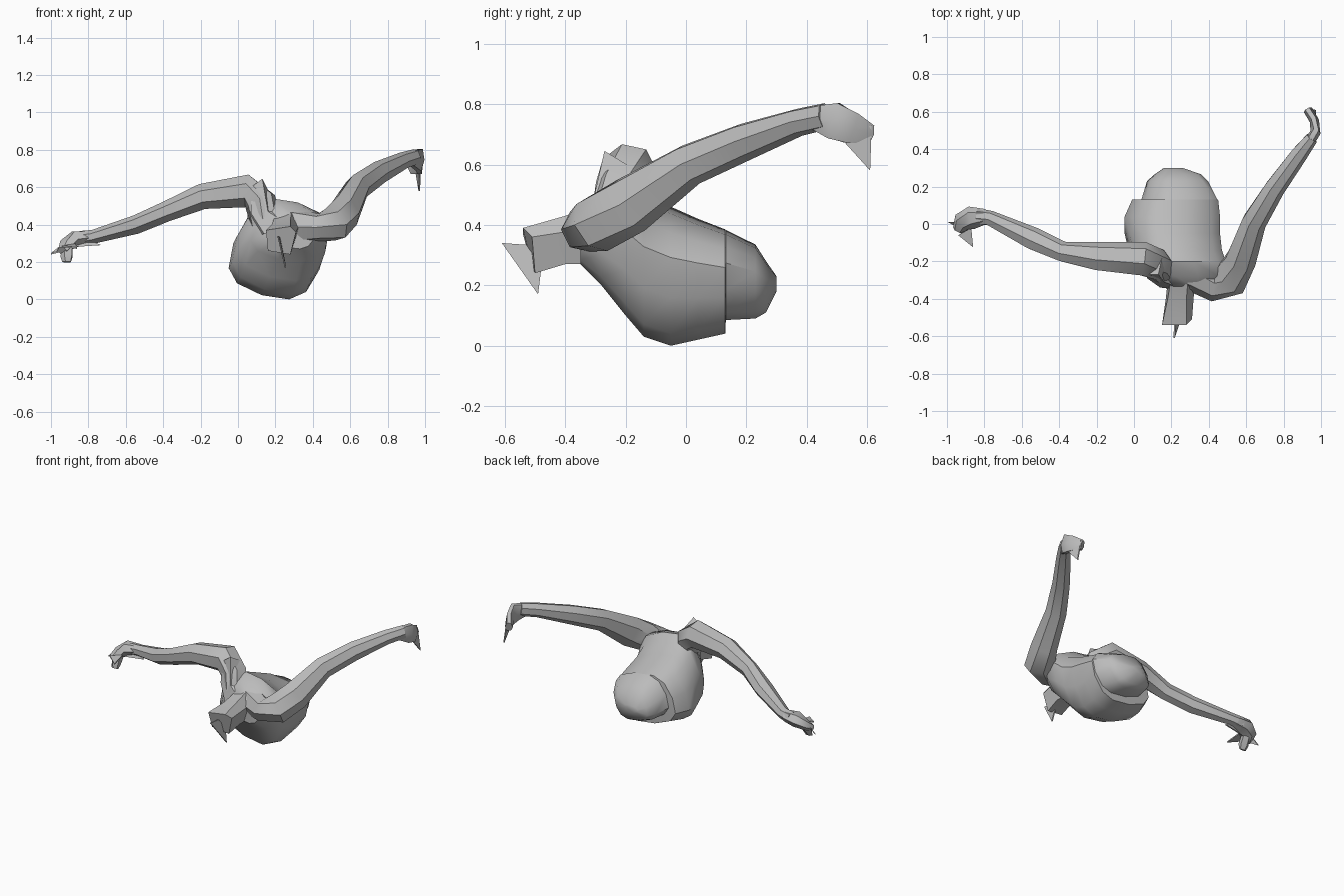
import bpy, bmesh, math
from mathutils import Vector

cube = bpy.data.objects.get("Cube")
if cube:
    bpy.data.objects.remove(cube, do_unlink=True)

grey = bpy.data.materials.new("plain grey")
grey.use_nodes = True
colour = (0.5, 0.5, 0.5, 1)
grey.diffuse_color = colour
grey.node_tree.nodes["Principled BSDF"].inputs["Base Color"].default_value = colour


def finish(name, bm, smooth=28):
    bmesh.ops.recalc_face_normals(bm, faces=bm.faces)
    mesh = bpy.data.meshes.new(name)
    bm.to_mesh(mesh)
    bm.free()
    mesh.materials.append(grey)
    obj = bpy.data.objects.new(name, mesh)
    bpy.context.collection.objects.link(obj)
    bpy.ops.object.select_all(action="DESELECT")
    obj.select_set(True)
    bpy.context.view_layer.objects.active = obj
    bpy.ops.object.shade_smooth_by_angle(angle=math.radians(smooth))


def skin(name, rings, smooth=40, closed_start=True):
    """Join rings of points into a skin."""
    bm = bmesh.new()
    loops = [[bm.verts.new(p) for p in ring] for ring in rings]
    for a, b in zip(loops, loops[1:]):
        for i in range(len(a)):
            j = (i + 1) % len(a)
            bm.faces.new((a[i], a[j], b[j], b[i]))
    if closed_start:
        bm.faces.new(loops[0])
    bm.faces.new(loops[-1])
    finish(name, bm, smooth)


def limb(name, stations, sides=7):
    """Tube along stations of (x, y, z, half width, half height), open where it is rooted."""
    points = [Vector(s[:3]) for s in stations]
    rings = []
    for i, s in enumerate(stations):
        tangent = points[min(i + 1, len(points) - 1)] - points[max(i - 1, 0)]
        side = tangent.cross(Vector((0, 0, 1))).normalized()
        up = side.cross(tangent).normalized()
        angles = [math.tau * k / sides for k in range(sides)]
        rings.append([points[i] + side * s[3] * math.cos(a) + up * s[4] * math.sin(a)
                      for a in angles])
    skin(name, rings, 45, closed_start=False)


def torso_ring(y, left, right, low, high, roll=0.33, sides=12):
    """Rolled, squarish cross-section fitted to the given extents."""
    pts = []
    for k in range(sides):
        a = math.tau * k / sides
        c, s = math.cos(a), math.sin(a)
        c, s = (math.copysign(abs(v) ** 0.72, v) for v in (c, s))
        pts.append((c * math.cos(roll) + s * math.sin(roll),
                    s * math.cos(roll) - c * math.sin(roll)))
    wide = max(p[0] for p in pts)
    tall = max(p[1] for p in pts)
    return [Vector(((left + right) / 2 + p[0] / wide * (right - left) / 2, y,
                    (low + high) / 2 + p[1] / tall * (high - low) / 2)) for p in pts]


def plate(name, corners, offset):
    """Thin pointed sheet."""
    bm = bmesh.new()
    face = bm.faces.new([bm.verts.new(c) for c in corners])
    grown = bmesh.ops.extrude_face_region(bm, geom=[face])
    verts = [v for v in grown["geom"] if isinstance(v, bmesh.types.BMVert)]
    bmesh.ops.translate(bm, verts=verts, vec=offset)
    finish(name, bm)


# Torso from chest to waist, stepping in to the narrower hips
skin("torso", [torso_ring(*r) for r in (
    (-.35, .18, .42, .27, .43), (-.28, .07, .49, .20, .51),
    (-.20, .00, .49, .10, .54), (-.14, -.03, .47, .03, .50),
    (-.05, -.05, .46, .00, .46), (.04, -.05, .46, .02, .42),
    (.13, -.01, .45, .04, .385), (.132, .04, .445, .085, .383),
    (.23, .07, .395, .09, .335), (.265, .11, .36, .11, .28),
    (.30, .16, .26, .18, .23))])

# Arms
limb("left_arm", [(.29, -.26, .39, .09, .10), (.43, -.335, .385, .08, .075),
                  (.51, -.30, .40, .10, .095), (.57, -.19, .465, .085, .10),
                  (.64, .01, .60, .068, .072), (.75, .19, .675, .057, .064),
                  (.88, .37, .74, .047, .047), (.95, .46, .76, .035, .045)])
limb("right_arm", [(.15, -.24, .40, .075, .09), (.12, -.215, .52, .085, .09),
                   (.05, -.19, .58, .095, .09), (-.19, -.175, .55, .08, .07),
                   (-.38, -.15, .47, .056, .056), (-.54, -.08, .40, .063, .052),
                   (-.77, .03, .335, .042, .038), (-.84, .04, .325, .045, .042)])

# Hands
limb("left_hand", [(.93, .43, .755, .03, .045), (.97, .49, .745, .028, .07),
                   (.965, .55, .72, .025, .06), (.93, .61, .70, .025, .035)], 6)
plate("left_thumb", [(.97, .51, .69), (.965, .61, .58), (.94, .615, .73)], (.008, 0, 0))
limb("right_hand", [(-.79, .04, .33, .04, .037), (-.87, .033, .322, .062, .048),
                    (-.92, .01, .29, .052, .034), (-.94, -.03, .26, .03, .025)], 6)
limb("right_fingers", [(-.91, .0, .28, .03, .03), (-.915, -.03, .23, .035, .025),
                       (-.915, -.04, .20, .025, .012)], 5)
plate("right_fingertip", [(-.91, .01, .31), (-1, .012, .24), (-.92, -.03, .26)], (0, 0, .008))
plate("right_thumb", [(-.87, -.02, .29), (-.86, -.125, .27), (-.94, -.06, .28)], (0, 0, .008))
plate("right_wrist_spur", [(-.85, .02, .34), (-.73, .01, .29), (-.88, -.01, .28)], (0, .008, 0))

# Neck stub flaring to its open end, with a pointed flap
skin("neck", [
    [(.20, -.28, .45), (.29, -.28, .48), (.33, -.30, .40), (.29, -.31, .27), (.18, -.31, .30)],
    [(.18, -.40, .40), (.28, -.40, .43), (.32, -.38, .38), (.29, -.40, .27), (.17, -.40, .29)],
    [(.15, -.54, .37), (.28, -.54, .39), (.31, -.51, .36), (.28, -.50, .24), (.16, -.51, .26)],
], 25, closed_start=False)
plate("neck_flap", [(.21, -.61, .34), (.25, -.49, .17), (.22, -.47, .33)], (.008, 0, 0))

# Web of skin between the right shoulder and the neck
skin("shoulder_web", [
    [(.07, -.27, .60), (.13, -.27, .645), (.15, -.18, .59), (.06, -.18, .55)],
    [(.07, -.29, .46), (.16, -.31, .47), (.21, -.22, .49), (.05, -.20, .44)],
    [(.14, -.34, .35), (.27, -.35, .40), (.28, -.26, .46), (.10, -.24, .34)]])
